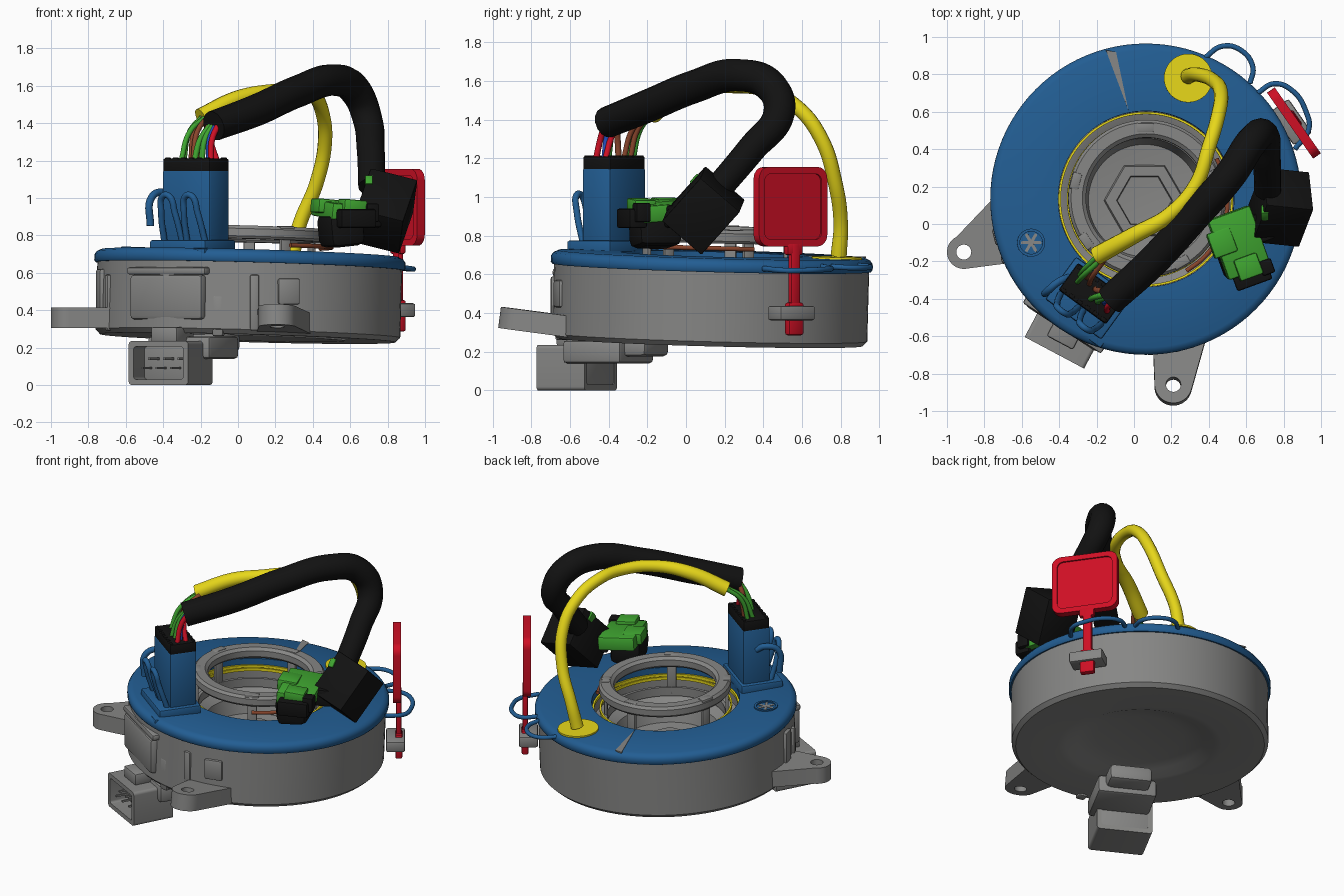
import bpy, bmesh, math
from math import pi, cos, sin, radians
from mathutils import Vector, Matrix

if "Cube" in bpy.data.objects:
    bpy.data.objects.remove(bpy.data.objects["Cube"])

def mat(name, r, g, b):
    m = bpy.data.materials.new(name)
    m.diffuse_color = (r, g, b, 1)
    m.use_nodes = True
    m.node_tree.nodes["Principled BSDF"].inputs["Base Color"].default_value = m.diffuse_color
    return m

GRAY = mat("gray_plastic", 0.24, 0.24, 0.235)
BLUE = mat("blue_plastic", 0.016, 0.11, 0.29)
BLACK = mat("black_plastic", 0.006, 0.006, 0.006)
YELLOW = mat("yellow_sleeve", 0.80, 0.68, 0.01)
RED = mat("red_plastic", 0.62, 0.005, 0.018)
GREEN = mat("green_plastic", 0.05, 0.38, 0.03)
BROWN = mat("brown_wire", 0.25, 0.06, 0.025)
WIRE = mat("bright_blue_wire", 0.02, 0.09, 0.6)

CX, CY = 0.06, 0.13                 # drum axis
TILT = (-0.027, 0.028, 0)           # whole drum leans slightly
BASE = (0.045, 0.115, 0)

def add(name, data, m, loc=(0, 0, 0), rot=(0, 0, 0)):
    ob = bpy.data.objects.new(name, data)
    bpy.context.collection.objects.link(ob)
    ob.location, ob.rotation_euler = loc, rot
    data.materials.append(m)
    return ob

def box(name, loc, size, m, rot=(0, 0, 0), bevel=0.012):
    bm = bmesh.new()
    bmesh.ops.create_cube(bm, size=1, matrix=Matrix.Diagonal((*size, 1)))
    if bevel:
        bmesh.ops.bevel(bm, geom=bm.edges[:], offset=bevel, segments=2, affect='EDGES', profile=0.5)
    me = bpy.data.meshes.new(name)
    bm.to_mesh(me); bm.free()
    return add(name, me, m, loc, rot)

def lathe(name, prof, m, closed=True, n=96):
    bm = bmesh.new()
    vs = [bm.verts.new((r, 0, z)) for r, z in prof]
    es = [bm.edges.new(p) for p in zip(vs, vs[1:])]
    if closed:
        es.append(bm.edges.new((vs[-1], vs[0])))
    bmesh.ops.spin(bm, geom=vs + es, cent=(0, 0, 0), axis=(0, 0, 1), angle=2 * pi, steps=n)
    bmesh.ops.remove_doubles(bm, verts=bm.verts[:], dist=1e-5)
    bmesh.ops.recalc_face_normals(bm, faces=bm.faces[:])
    me = bpy.data.meshes.new(name)
    bm.to_mesh(me); bm.free()
    return add(name, me, m, BASE, TILT)

def tube(name, pts, r, m, radii=None):
    cu = bpy.data.curves.new(name, 'CURVE')
    cu.dimensions, cu.bevel_depth, cu.bevel_resolution = '3D', r, 5
    cu.use_fill_caps, cu.resolution_u = True, 10
    s = cu.splines.new('BEZIER')
    s.bezier_points.add(len(pts) - 1)
    for i, (b, p) in enumerate(zip(s.bezier_points, pts)):
        b.co, b.handle_left_type, b.handle_right_type = p, 'AUTO', 'AUTO'
        b.radius = radii[i] if radii else 1
    return add(name, cu, m)

def plate(name, loops, half, m, loc, rot=(0, 0, 0)):
    # flat outline with holes, extruded both ways
    cu = bpy.data.curves.new(name, 'CURVE')
    cu.dimensions, cu.fill_mode, cu.extrude = '2D', 'BOTH', half
    for loop in loops:
        s = cu.splines.new('POLY')
        s.points.add(len(loop) - 1)
        s.use_cyclic_u = True
        for p, q in zip(s.points, loop):
            p.co = (q[0], q[1], 0, 1)
    return add(name, cu, m, loc, rot)

def arc(cx, cy, r, a0, a1, n):
    return [(cx + r * cos(radians(a0 + (a1 - a0) * i / n)), cy + r * sin(radians(a0 + (a1 - a0) * i / n))) for i in range(n + 1)]

def circle(r, n=40):
    return arc(0, 0, r, 0, 360 - 360 / n, n - 1)

def rrect(w, h, r):
    x, y = w / 2 - r, h / 2 - r
    return arc(x, y, r, 0, 90, 6) + arc(-x, y, r, 90, 180, 6) + arc(-x, -y, r, 180, 270, 6) + arc(x, -y, r, 270, 360, 6)

def top_z(x, y):
    return 0.705 - 0.028 * (x - CX) - 0.027 * (y - CY)

# drum housing, blue cover and floating centre ring
lathe("drum_housing", [(0, 0.31), (0.28, 0.31), (0.40, 0.285), (0.47, 0.258), (0.52, 0.25), (0.79, 0.25), (0.815, 0.275),
      (0.815, 0.645), (0.465, 0.645), (0.465, 0.57), (0.40, 0.55), (0.33, 0.50), (0.30, 0.40), (0, 0.36)], GRAY, False)
lathe("cover_disc", [(0.47, 0.635), (0.825, 0.635), (0.832, 0.645), (0.832, 0.675), (0.82, 0.693), (0.795, 0.705), (0.47, 0.705)], BLUE)
lathe("centre_ring", [(0.325, 0.785), (0.335, 0.772), (0.41, 0.772), (0.42, 0.785), (0.42, 0.825), (0.405, 0.842), (0.345, 0.842), (0.325, 0.825)], GRAY)
lathe("inner_collar", [(0.375, 0.55), (0.395, 0.55), (0.395, 0.61), (0.375, 0.61)], GRAY)
lathe("hub_step", [(0.14, 0.35), (0.23, 0.35), (0.21, 0.41), (0.15, 0.41)], GRAY, n=6)
for i, r in enumerate((0.455, 0.41)):
    lathe(f"yellow_band_{i}", [(r, 0.645), (r + 0.012, 0.645), (r + 0.012, 0.665), (r, 0.665)], YELLOW)
for i, a in enumerate((30, 90, 165, 215, 300)):
    c, s = cos(radians(a)), sin(radians(a))
    z = top_z(CX + 0.37 * c, CY + 0.37 * s)
    box(f"ring_post_{i}", (CX + 0.385 * c, CY + 0.385 * s, z - 0.03), (0.02, 0.06, 0.23), GRAY, (0, 0, radians(a)), 0.004)
    box(f"ring_clip_{i}", (CX + 0.385 * c, CY + 0.385 * s, z + 0.125), (0.05, 0.09, 0.03), GRAY, (0, 0, radians(a)), 0.006)
tube("ring_wire", [(CX + 0.44 * cos(radians(a)), CY + 0.44 * sin(radians(a)), 0.735 - a * 0.0002) for a in range(-60, 31, 15)], 0.012, BROWN)

# cover details: wedge slot, round vent, yellow pad
plate("cover_slot", [[(-0.15, 0.93), (-0.095, 0.92), (-0.03, 0.61)]], 0.004, GRAY, (0, 0, top_z(0, 0) - 0.001), TILT)
plate("vent_rim", [circle(0.075), circle(0.06)], 0.006, BLUE, (-0.55, -0.10, top_z(-0.55, -0.10) + 0.002), TILT)
for i in range(3):
    plate(f"vent_slot_{i}", [rrect(0.11, 0.016, 0.007)], 0.003, GRAY, (-0.55, -0.10, top_z(-0.55, -0.10)), (TILT[0], TILT[1], i * pi / 3))
plate("yellow_pad", [circle(0.13)], 0.006, YELLOW, (0.29, 0.78, top_z(0.29, 0.78) + 0.004), TILT)

# thin blue loops on the rim
tube("rim_loop_back", [(0.38, 0.89, 0.645), (0.47, 0.95, 0.64), (0.57, 0.93, 0.635), (0.635, 0.84, 0.635), (0.62, 0.75, 0.64)], 0.014, BLUE)
tube("rim_loop_right", [(0.66, 0.70, 0.64), (0.75, 0.75, 0.63), (0.85, 0.71, 0.625), (0.92, 0.60, 0.62), (0.935, 0.51, 0.62), (0.86, 0.40, 0.63)], 0.014, BLUE)

# blue connector tower with clips and black cap
A = radians(-36)
TX, TY = -0.225, -0.372
def tower(u, v, z):      # u along the tower's long side, v inward
    return (TX + u * cos(A) - v * sin(A), TY + u * sin(A) + v * cos(A), z)
box("tower_body", tower(0, 0, 0.92), (0.315, 0.18, 0.46), BLUE, (0, 0, A))
box("tower_foot", tower(0, -0.03, 0.735), (0.37, 0.28, 0.08), BLUE, (0, 0, A))
box("tower_ledge", tower(-0.02, -0.16, 0.70), (0.46, 0.10, 0.06), BLUE, (0, 0, A))
box("tower_cap", tower(0, 0, 1.17), (0.31, 0.175, 0.08), BLACK, (0, 0, A), 0.008)
for i in range(6):
    for s in (-1, 1):
        box(f"cap_tooth_{i}_{s}", tower(-0.13 + i * 0.052, s * 0.075, 1.205), (0.03, 0.02, 0.02), BLACK, (0, 0, A), 0.003)
for i, u in enumerate((-0.075, 0.075)):
    tube(f"tower_clip_{i}", [tower(u - 0.06, -0.10, 0.76), tower(u - 0.045, -0.15, 0.92), tower(u - 0.02, -0.17, 1.01),
         tower(u + 0.02, -0.17, 1.01), tower(u + 0.045, -0.15, 0.92), tower(u + 0.06, -0.10, 0.76)], 0.017, BLUE)
tube("tower_hook", [tower(-0.15, 0.0, 1.0), tower(-0.18, -0.05, 1.03), tower(-0.20, -0.13, 1.0), tower(-0.20, -0.14, 0.85)], 0.02, BLUE)

# gray socket under the drum
B = radians(-28)
SX, SY = -0.36, -0.565
def sock(u, v, z):
    return (SX + u * cos(B) - v * sin(B), SY + u * sin(B) + v * cos(B), z)
plate("socket_shell", [rrect(0.36, 0.235, 0.02), rrect(0.30, 0.175, 0.015)], 0.14, GRAY, (SX, SY, 0.1175), (pi / 2, 0, B))
box("socket_back", sock(0, 0.06, 0.1175), (0.34, 0.15, 0.21), GRAY, (0, 0, B))
box("socket_neck", sock(0.03, 0.20, 0.20), (0.38, 0.34, 0.12), GRAY, (0, 0, B), 0.02)
box("socket_bridge", sock(0.03, 0.36, 0.23), (0.28, 0.26, 0.11), GRAY, (0, 0, B), 0.03)
box("socket_tab", sock(0, 0.02, 0.27), (0.16, 0.20, 0.08), GRAY, (0, 0, B))
for i in range(6):
    box(f"socket_pin_{i}", sock(-0.11 + i * 0.044, -0.06, 0.09 + 0.05 * (i % 2)), (0.012, 0.12, 0.012), GRAY, (0, 0, B), 0)

# raised panels and posts around the housing front
def rim(name, a, r, z, size, bevel=0.012):
    t = radians(a)
    box(name, (CX + r * cos(t), CY + r * sin(t), z), size, GRAY, (0, 0, t), bevel)
rim("front_panel", 237, 0.79, 0.47, (0.07, 0.46, 0.24), 0.02)
rim("front_panel_top", 237, 0.79, 0.61, (0.06, 0.50, 0.04))
rim("left_post", 194, 0.80, 0.51, (0.07, 0.09, 0.22))
rim("left_rib", 203, 0.81, 0.44, (0.05, 0.04, 0.30))
rim("front_post", 272, 0.80, 0.44, (0.06, 0.05, 0.30))
rim("front_rib", 285, 0.80, 0.50, (0.06, 0.12, 0.14))
rim("front_rib_low", 258, 0.79, 0.37, (0.06, 0.06, 0.22))

# mounting ears (local x points outward)
def ear(name, tip, ang, length, w0, w1, r, z, rot):
    out = [(-length, w0)] + [(-length, -w1)] + arc(0, 0, r, -80, 80, 16)
    plate(name, [out, circle(0.04, 24)], 0.055, GRAY, (*tip, z), (*rot, radians(ang)))
ear("left_ear", (-0.91, -0.15), 196, 0.26, 0.13, 0.25, 0.09, 0.36, (0, 0))
ear("front_ear", (0.21, -0.865), 266, 0.28, 0.16, 0.13, 0.10, 0.365, (0, -0.13))

# red pull tag and its gray holder
R = radians(-55)
plate("tag_web", [rrect(0.42, 0.40, 0.05)], 0.014, RED, (0.855, 0.54, 0.95), (pi / 2, 0, R))
plate("tag_rim", [rrect(0.43, 0.41, 0.06), rrect(0.36, 0.34, 0.04)], 0.025, RED, (0.855, 0.54, 0.95), (pi / 2, 0, R))
box("tag_stem", (0.855, 0.56, 0.59), (0.06, 0.035, 0.34), RED, (0, 0, R))
box("tag_stem_end", (0.855, 0.56, 0.37), (0.095, 0.045, 0.17), RED, (0, 0, R))
box("tag_stem_root", (0.855, 0.555, 0.73), (0.10, 0.04, 0.06), RED, (0, 0, R))
box("tag_holder", (0.84, 0.545, 0.40), (0.22, 0.12, 0.075), GRAY, (0, 0, R))

# yellow sleeve and black sleeve
tube("yellow_sleeve", [(0.29, 0.79, 0.70), (0.33, 0.80, 0.86), (0.42, 0.77, 1.08), (0.465, 0.70, 1.30), (0.45, 0.58, 1.46),
     (0.40, 0.41, 1.555), (0.33, 0.21, 1.575), (0.19, 0.05, 1.57), (0.0, -0.06, 1.53), (-0.20, -0.17, 1.43)], 0.038, YELLOW,
     [1.1, 1, 1, 1, 1, 1, 1, 1.05, 1.2, 1.3])
tube("black_sleeve", [(-0.13, -0.41, 1.385), (0.1, -0.20, 1.47), (0.32, 0.04, 1.57), (0.52, 0.27, 1.63), (0.63, 0.44, 1.57),
     (0.69, 0.48, 1.43), (0.71, 0.34, 1.25), (0.715, 0.18, 1.06)], 0.085, BLACK, [0.95, 1, 1, 1, 1, 0.95, 0.88, 0.85])

# loose wires from the cap into both sleeves
for i, (u, v, m) in enumerate([(-0.11, 0.04, GREEN), (-0.07, 0.05, BROWN), (-0.10, 0.0, GREEN), (-0.04, 0.03, BROWN)]):
    p = Vector(tower(u, v, 1.19))
    e = Vector((-0.19 + 0.01 * i, -0.165 - 0.01 * i, 1.435))
    q = p.lerp(e, 0.45) + Vector((-0.015, -0.01, 0.05))
    tube(f"yellow_side_wire_{i}", [p, q, e], 0.014, m)
for i, (u, v, m) in enumerate([(0.12, -0.03, RED), (0.085, 0.0, WIRE), (0.05, -0.02, GREEN), (0.01, -0.03, GREEN), (0.0, 0.03, BROWN), (0.12, 0.03, RED)]):
    p = Vector(tower(u, v, 1.19))
    e = Vector((-0.10 - 0.012 * i, -0.41 + 0.012 * i, 1.40))
    tube(f"black_side_wire_{i}", [p, p.lerp(e, 0.5) + Vector((-0.015, 0, 0.02)), e], 0.016, m)

# hanging plugs: black block, green plug with black underside
box("black_plug", (0.785, 0.09, 0.93), (0.26, 0.27, 0.31), BLACK, (radians(-42), radians(14), radians(-6)), 0.008)
box("plug_green_chip", (0.70, 0.06, 1.08), (0.04, 0.06, 0.06), GREEN, (radians(-42), 0, 0), 0.005)
G = radians(20)
box("green_plug", (0.56, -0.10, 0.93), (0.24, 0.34, 0.09), GREEN, (radians(4), radians(5), G), 0.012)
box("green_plug_wing", (0.47, -0.10, 0.955), (0.13, 0.14, 0.075), GREEN, (0, radians(5), G), 0.01)
box("green_plug_latch", (0.61, -0.23, 0.955), (0.13, 0.12, 0.07), GREEN, (0, radians(5), G), 0.01)
box("plug_underside", (0.55, -0.16, 0.83), (0.20, 0.24, 0.18), BLACK, (0, radians(-6), G), 0.04)
box("plug_nose", (0.63, -0.28, 0.89), (0.20, 0.10, 0.10), BLACK, (0, 0, G), 0.012)
box("plug_corner", (0.71, -0.23, 0.92), (0.07, 0.08, 0.10), BLACK, (0, 0, G), 0.01)
box("plug_link", (0.68, -0.02, 0.90), (0.14, 0.16, 0.12), BLACK, (0, 0, G), 0.02)

# curves to meshes, then smooth shading with sharp edges kept
bpy.ops.object.select_all(action='SELECT')
bpy.context.view_layer.objects.active = bpy.data.objects["yellow_sleeve"]
bpy.ops.object.convert(target='MESH')
bpy.ops.object.select_all(action='SELECT')
bpy.ops.object.shade_smooth_by_angle(angle=radians(35))
